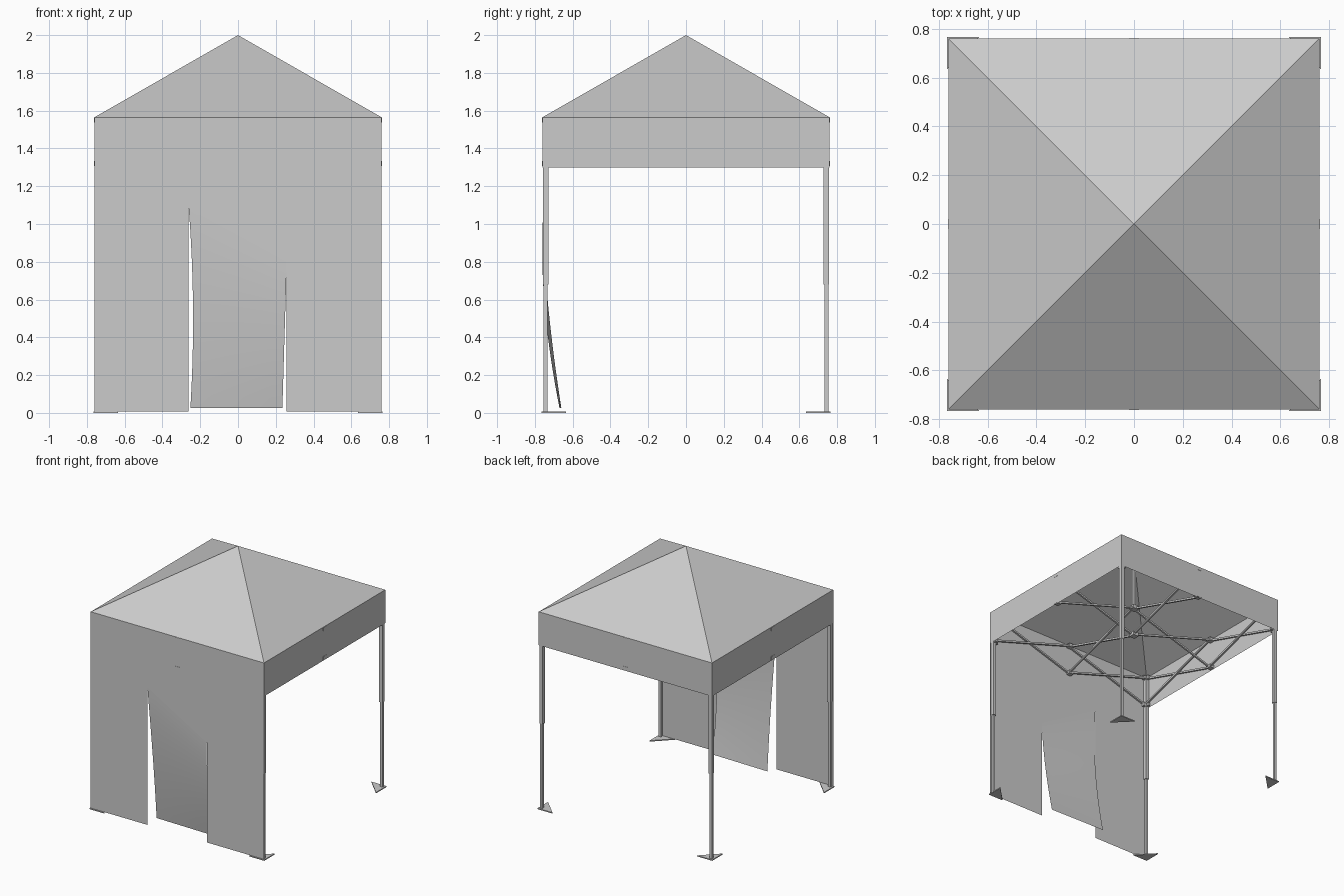
import bpy, bmesh
from mathutils import Vector, Matrix

if "Cube" in bpy.data.objects:
    bpy.data.objects.remove(bpy.data.objects["Cube"])

W, EAVE, VAL, TOP = 0.76, 1.565, 1.30, 2.0   # half width, roof edge, valance hem, peak
L = 0.742                                    # leg centre offset
HI, LO = 1.55, 1.32                          # truss joint heights


def finish(name, bm):
    me = bpy.data.meshes.new(name)
    bm.to_mesh(me)
    bm.free()
    ob = bpy.data.objects.new(name, me)
    bpy.context.collection.objects.link(ob)
    return ob


def sheet(bm, pts):
    return bm.faces.new([bm.verts.new(p) for p in pts])


def box(bm, c, s):
    m = Matrix.Translation(c) @ Matrix.Diagonal((*s, 1))
    bmesh.ops.create_cube(bm, size=1, matrix=m)


def bar(bm, a, b, w=0.014):
    a, b = Vector(a), Vector(b)
    d = b - a
    m = (Matrix.Translation((a + b) / 2) @ d.to_track_quat('Z', 'Y').to_matrix().to_4x4()
         @ Matrix.Diagonal((w, w, d.length, 1)))
    bmesh.ops.create_cube(bm, size=1, matrix=m)


corners = [(-1, -1), (1, -1), (1, 1), (-1, 1)]

# roof: four sloping panels
bm = bmesh.new()
rim = [bm.verts.new((x * W, y * W, EAVE)) for x, y in corners]
peak = bm.verts.new((0, 0, TOP))
for i in range(4):
    bm.faces.new((rim[i], rim[(i + 1) % 4], peak))
finish("canopy_roof", bm)

# valance on the right, back and left
bm = bmesh.new()
for i in (1, 2, 3):
    (x0, y0), (x1, y1) = corners[i], corners[(i + 1) % 4]
    sheet(bm, [(x0 * W, y0 * W, VAL), (x1 * W, y1 * W, VAL),
               (x1 * W, y1 * W, EAVE), (x0 * W, y0 * W, EAVE)])
bmesh.ops.remove_doubles(bm, verts=bm.verts, dist=1e-4)
finish("valance", bm)

# front wall around the doorway
DL, DR, ZL, ZR = -0.262, 0.258, 1.10, 0.80
bm = bmesh.new()
sheet(bm, [(-W, -W, 0.008), (DL, -W, 0.008), (DL, -W, ZL), (DL, -W, EAVE), (-W, -W, EAVE)])
sheet(bm, [(DR, -W, 0.008), (W, -W, 0.008), (W, -W, EAVE), (DR, -W, EAVE), (DR, -W, ZR)])
sheet(bm, [(DL, -W, ZL), (DR, -W, ZR), (DR, -W, EAVE), (DL, -W, EAVE)])
bmesh.ops.remove_doubles(bm, verts=bm.verts, dist=1e-4)
finish("front_wall", bm)

# door flap, hanging inwards between the two slits
bm = bmesh.new()
NU, NV = 8, 16
grid = []
for j in range(NV + 1):
    t = j / NV
    xl = DL + 0.075 * t * (1 - t) + 0.010 * t
    xr = DR - 0.023 * t
    row = []
    for i in range(NU + 1):
        u = i / NU
        top = ZL + (ZR - ZL) * u
        row.append(bm.verts.new((xl + (xr - xl) * u, -W + (0.1 - 0.01 * u) * t ** 1.7,
                                 top + (0.027 - top) * t)))
    grid.append(row)
for j in range(NV):
    for i in range(NU):
        bm.faces.new((grid[j + 1][i], grid[j + 1][i + 1], grid[j][i + 1], grid[j][i]))
for f in bm.faces:
    f.smooth = True
finish("door_flap", bm)

# telescopic legs with brackets and triangular foot plates
for n, (x, y) in enumerate(corners):
    bm = bmesh.new()
    box(bm, (x * L, y * L, (0.68 + EAVE - 0.01) / 2), (0.028, 0.028, EAVE - 0.01 - 0.68))
    bm.verts.ensure_lookup_table()
    for v in bm.verts:
        v.co.z = 0.68 if v.co.z < 1.12 else EAVE - 0.005
    box(bm, (x * (L + 0.002), y * (L + 0.002), 0.345), (0.02, 0.02, 0.69))
    for z in (HI, LO):
        box(bm, (x * (L - 0.012), y * (L - 0.002), z - 0.005), (0.045, 0.02, 0.03))
        box(bm, (x * (L - 0.002), y * (L - 0.012), z - 0.005), (0.02, 0.045, 0.03))
    finish(f"leg_{n + 1}", bm)

    bm = bmesh.new()
    c, e = 0.766, 0.635
    f = sheet(bm, [(x * c, y * c, 0), (x * e, y * c, 0), (x * c, y * e, 0)])
    r = bmesh.ops.extrude_face_region(bm, geom=[f])
    for v in r["geom"]:
        if isinstance(v, bmesh.types.BMVert):
            v.co.z = 0.008
    bmesh.ops.recalc_face_normals(bm, faces=bm.faces)
    finish(f"foot_plate_{n + 1}", bm)


# scissor trusses: two crossing bars, side by side, between two posts
def scissor(bm, a, b):
    a, b = Vector((*a, 0)), Vector((*b, 0))
    d = (b - a).normalized()
    off = Vector((-d.y, d.x, 0)) * 0.008
    up, low = Vector((0, 0, HI)), Vector((0, 0, LO))
    bar(bm, a + up + off, b + low + off)
    bar(bm, a + low - off, b + up - off)


bm = bmesh.new()
for i in range(4):
    a, b = Vector(corners[i]) * L, Vector(corners[(i + 1) % 4]) * L
    mid = (a + b) / 2
    scissor(bm, a, mid)
    scissor(bm, mid, b)
    scissor(bm, mid, (0, 0))
    for z in (HI, LO):
        box(bm, (mid.x, mid.y, z), (0.04, 0.04, 0.026))
finish("scissor_frame", bm)

# centre hubs and the pole holding up the peak
bm = bmesh.new()
for z in (HI, LO):
    box(bm, (0, 0, z), (0.05, 0.05, 0.03))
bar(bm, (0, 0, HI), (0, 0, TOP - 0.015), 0.02)
finish("centre_pole", bm)
